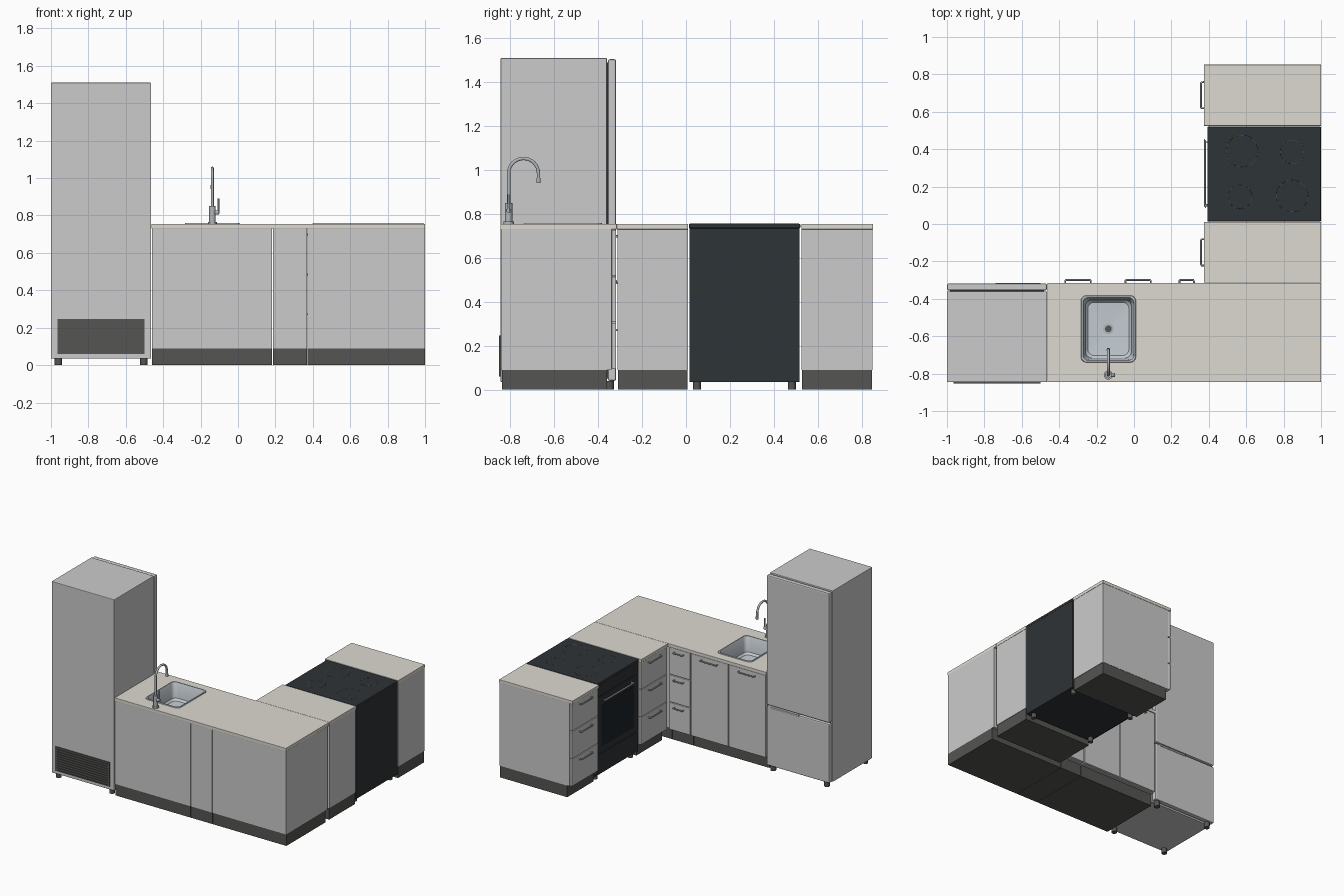
import bpy, bmesh
from math import pi, cos, sin
from mathutils import Matrix

if "Cube" in bpy.data.objects:
    bpy.data.objects.remove(bpy.data.objects["Cube"])


def mat(name, r, g, b):
    m = bpy.data.materials.new(name)
    m.diffuse_color = (r, g, b, 1)
    m.use_nodes = True
    m.node_tree.nodes["Principled BSDF"].inputs["Base Color"].default_value = m.diffuse_color
    return m


STONE = mat("stone", 0.72, 0.70, 0.63)
DARK = mat("plinth_dark", 0.09, 0.09, 0.085)
BLACK = mat("stove_black", 0.027, 0.033, 0.038)
GLASS = mat("oven_glass", 0.012, 0.016, 0.02)
METAL = mat("metal", 0.45, 0.47, 0.49)
STEEL = mat("sink_steel", 0.55, 0.6, 0.64)


def make(name, bm, material=None, smooth=False):
    bmesh.ops.recalc_face_normals(bm, faces=bm.faces)
    me = bpy.data.meshes.new(name)
    bm.to_mesh(me)
    bm.free()
    ob = bpy.data.objects.new(name, me)
    bpy.context.collection.objects.link(ob)
    if material:
        me.materials.append(material)
    if smooth:
        bpy.context.view_layer.objects.active = ob
        bpy.ops.object.select_all(action='DESELECT')
        ob.select_set(True)
        bpy.ops.object.shade_smooth_by_angle(angle=0.6)
    return ob


def box(name, x, y, z, material=None, bevel=0.0):
    """Box from (min, max) ranges."""
    bm = bmesh.new()
    bmesh.ops.create_cube(bm, size=1)
    for v in bm.verts:
        v.co = [(a + b) / 2 + c * (b - a) for (a, b), c in zip((x, y, z), v.co)]
    ob = make(name, bm, material)
    if bevel:
        m = ob.modifiers.new("bevel", 'BEVEL')
        m.width, m.segments = bevel, 2
    return ob


def cyl(name, loc, r, h, material=None, axis='Z', n=24):
    bm = bmesh.new()
    bmesh.ops.create_cone(bm, cap_ends=True, segments=n, radius1=r, radius2=r, depth=h)
    if axis != 'Z':
        bm.transform(Matrix.Rotation(pi / 2, 4, 'Y' if axis == 'X' else 'X'))
    bm.transform(Matrix.Translation(loc))
    return make(name, bm, material, True)


def tube(name, pts, r, material, closed=False, res=3):
    cu = bpy.data.curves.new(name, 'CURVE')
    cu.dimensions = '3D'
    cu.bevel_depth, cu.bevel_resolution, cu.use_fill_caps = r, res, True
    sp = cu.splines.new('POLY')
    sp.points.add(len(pts) - 1)
    for p, c in zip(sp.points, pts):
        p.co = (*c, 1)
    sp.use_cyclic_u = closed
    ob = bpy.data.objects.new(name, cu)
    bpy.context.collection.objects.link(ob)
    cu.materials.append(material)
    bpy.ops.object.select_all(action='DESELECT')
    bpy.context.view_layer.objects.active = ob
    ob.select_set(True)
    bpy.ops.object.convert(target='MESH')
    bpy.ops.object.shade_smooth_by_angle(angle=0.8)
    return bpy.context.object


def loft(name, cx, cy, rings, material=None):
    """Rounded rectangles (width, depth, corner radius, z) joined in order."""
    bm = bmesh.new()
    loops = []
    for w, h, r, z in rings:
        vs = []
        for q, (sx, sy) in enumerate(((1, 1), (-1, 1), (-1, -1), (1, -1))):
            for k in range(7):
                a = q * pi / 2 + k * pi / 12
                vs.append(bm.verts.new((cx + sx * (w / 2 - r) + r * cos(a),
                                        cy + sy * (h / 2 - r) + r * sin(a), z)))
        loops.append(vs)
    for a, b in zip(loops, loops[1:]):
        for i in range(len(a)):
            j = (i + 1) % len(a)
            bm.faces.new((a[i], a[j], b[j], b[i]))
    bm.faces.new(loops[-1])
    if rings[0][3] < rings[-1][3]:
        bm.faces.new(loops[0])
    return make(name, bm, material, True)


def handle(name, a, b, out):
    """Bracket handle from a to b standing off along 'out'."""
    off = lambda p, k: tuple(c + o * k for c, o in zip(p, out))
    a2 = tuple(p + (q - p) * 0.04 for p, q in zip(a, b))
    b2 = tuple(q + (p - q) * 0.04 for p, q in zip(a, b))
    tube(name, [a, off(a, 0.8), off(a2, 1), off(b2, 1), off(b, 0.8), b], 0.005, METAL)


DRAWERS = [(0.094 + i * 0.213, 0.302 + i * 0.213) for i in range(3)]

# Fridge: body, two doors, grip, feet
box("fridge_body", (-1, -0.465), (-0.845, -0.36), (0.035, 1.51), None, 0.004)
box("fridge_door", (-1, -0.465), (-0.355, -0.318), (0.505, 1.505), None, 0.008)
box("freezer_door", (-1, -0.465), (-0.355, -0.318), (0.04, 0.495), None, 0.008)
box("fridge_door_seal", (-0.985, -0.48), (-0.362, -0.345), (0.05, 1.49), DARK)
box("freezer_grip", (-0.74, -0.5), (-0.34, -0.315), (0.484, 0.499), METAL, 0.003)
for x in (-0.96, -0.503):
    for y in (-0.815, -0.348):
        cyl("fridge_foot", (x, y, 0.02), 0.02, 0.04, DARK)

# Rear ventilation grille
box("grille_panel", (-0.965, -0.5), (-0.847, -0.84), (0.06, 0.247), DARK)
for x in ((-0.965, -0.95), (-0.515, -0.5)):
    box("grille_side", x, (-0.852, -0.845), (0.06, 0.247), DARK)
for i in range(11):
    z = 0.06 + i * 0.0178
    box("grille_slat", (-0.965, -0.5), (-0.852, -0.845), (z, z + 0.009), DARK)

# Sink run: carcasses, plinths, worktop
carcasses = []
for n, a, b in (("sink", -0.46, 0.183), ("drawer", 0.187, 0.368), ("corner", 0.372, 1.0)):
    carcasses.append(box(n + "_cabinet", (a, b), (-0.843, -0.34), (0.09, 0.731)))
    box(n + "_plinth", (a, b), (-0.838, -0.36), (0, 0.092), DARK)
worktop = box("sink_worktop", (-0.462, 1), (-0.845, -0.315), (0.73, 0.755), STONE, 0.002)
for a, b in ((-0.458, -0.141), (-0.137, 0.181)):
    box("sink_door", (a, b), (-0.339, -0.318), (0.094, 0.728), None, 0.003)
    c = (a + b) / 2
    handle("sink_door_handle", (c - 0.068, -0.318, 0.70), (c + 0.068, -0.318, 0.70), (0, 0.019, 0))
for z0, z1 in DRAWERS:
    box("sink_run_drawer", (0.189, 0.366), (-0.339, -0.318), (z0, z1), None, 0.003)
    handle("sink_run_drawer_handle", (0.243, -0.318, z1 - 0.03), (0.32, -0.318, z1 - 0.03), (0, 0.019, 0))

# Sink bowl let into the worktop
SX, SY = -0.137, -0.561
loft("sink_bowl", SX, SY, [(0.294, 0.358, 0.03, 0.755), (0.29, 0.354, 0.03, 0.76), (0.274, 0.338, 0.03, 0.76),
                           (0.266, 0.33, 0.03, 0.752), (0.246, 0.31, 0.035, 0.645), (0.22, 0.285, 0.035, 0.63),
                           (0.05, 0.05, 0.02, 0.622)], STEEL)
cutter = loft("sink_cutter", SX, SY, [(0.278, 0.342, 0.035, 0.6), (0.278, 0.342, 0.035, 0.85)])
cutter.hide_render = True
cutter.hide_viewport = True
for ob in (worktop, carcasses[0]):
    m = ob.modifiers.new("sink_hole", 'BOOLEAN')
    m.operation, m.object, m.solver = 'DIFFERENCE', cutter, 'EXACT'
cyl("sink_drain", (SX, SY, 0.624), 0.028, 0.012, METAL)
cyl("sink_drain_hole", (SX, SY, 0.626), 0.018, 0.012, DARK)

# Faucet: base, gooseneck, lever
FY = -0.808
cyl("faucet_base", (SX, FY, 0.76), 0.024, 0.012, METAL)
cyl("faucet_body", (SX, FY, 0.805), 0.017, 0.09, METAL)
neck = [(SX, FY, 0.84), (SX, FY, 0.985)]
neck += [(SX, FY + 0.068 - 0.068 * cos(t * pi / 16), 0.985 + 0.068 * sin(t * pi / 16)) for t in range(1, 17)]
neck += [(SX, FY + 0.136, 0.95)]
tube("faucet_neck", neck, 0.008, METAL)
cyl("faucet_tip", (SX, FY + 0.136, 0.953), 0.010, 0.022, METAL)
cyl("faucet_valve", (SX + 0.018, FY, 0.815), 0.011, 0.036, METAL, 'X')
tube("faucet_lever", [(SX + 0.032, FY, 0.81), (SX + 0.032, FY, 0.89)], 0.005, METAL)

# Side run: two drawer cabinets either side of the stove
for y0, y1 in ((-0.314, 0.01), (0.525, 0.852)):
    box("side_cabinet", (0.4, 0.998), (y0 + 0.002, y1 - 0.002), (0.09, 0.731))
    box("side_plinth", (0.42, 0.995), (y0 + 0.004, y1 - 0.004), (0, 0.092), DARK)
    box("side_worktop", (0.373, 1), (y0, y1), (0.73, 0.755), STONE, 0.002)
    c = (y0 + y1) / 2
    for z0, z1 in DRAWERS:
        box("side_drawer", (0.378, 0.399), (y0 + 0.003, y1 - 0.003), (z0, z1), None, 0.003)
        handle("side_drawer_handle", (0.378, c - 0.07, z1 - 0.03), (0.378, c + 0.07, z1 - 0.03), (-0.02, 0, 0))

# Stove: body, hob, control strip, oven door, lower drawer
box("stove_body", (0.415, 0.998), (0.016, 0.518), (0.035, 0.735), BLACK)
box("stove_hob", (0.392, 1), (0.013, 0.521), (0.734, 0.756), BLACK, 0.006)
box("stove_control_strip", (0.397, 0.416), (0.016, 0.518), (0.645, 0.733), BLACK, 0.002)
box("oven_door", (0.397, 0.416), (0.018, 0.516), (0.2, 0.64), BLACK, 0.003)
box("oven_window", (0.395, 0.4), (0.07, 0.464), (0.25, 0.57), GLASS)
box("stove_drawer", (0.397, 0.416), (0.018, 0.516), (0.045, 0.195), BLACK, 0.003)
tube("oven_handle", [(0.398, 0.1, 0.605), (0.38, 0.1, 0.605), (0.38, 0.09, 0.605), (0.38, 0.45, 0.605),
                     (0.38, 0.44, 0.605), (0.398, 0.44, 0.605)], 0.007, METAL)
for x, y, r in ((0.578, 0.39, 0.085), (0.845, 0.385, 0.063), (0.568, 0.145, 0.063), (0.845, 0.15, 0.085)):
    ring = [(x + r * cos(t * pi / 24), y + r * sin(t * pi / 24), 0.7555) for t in range(48)]
    tube("hob_ring", ring, 0.0012, DARK, True, 1)
for x in (0.44, 0.96):
    for y in (0.05, 0.482):
        cyl("stove_foot", (x, y, 0.02), 0.018, 0.04, DARK)
